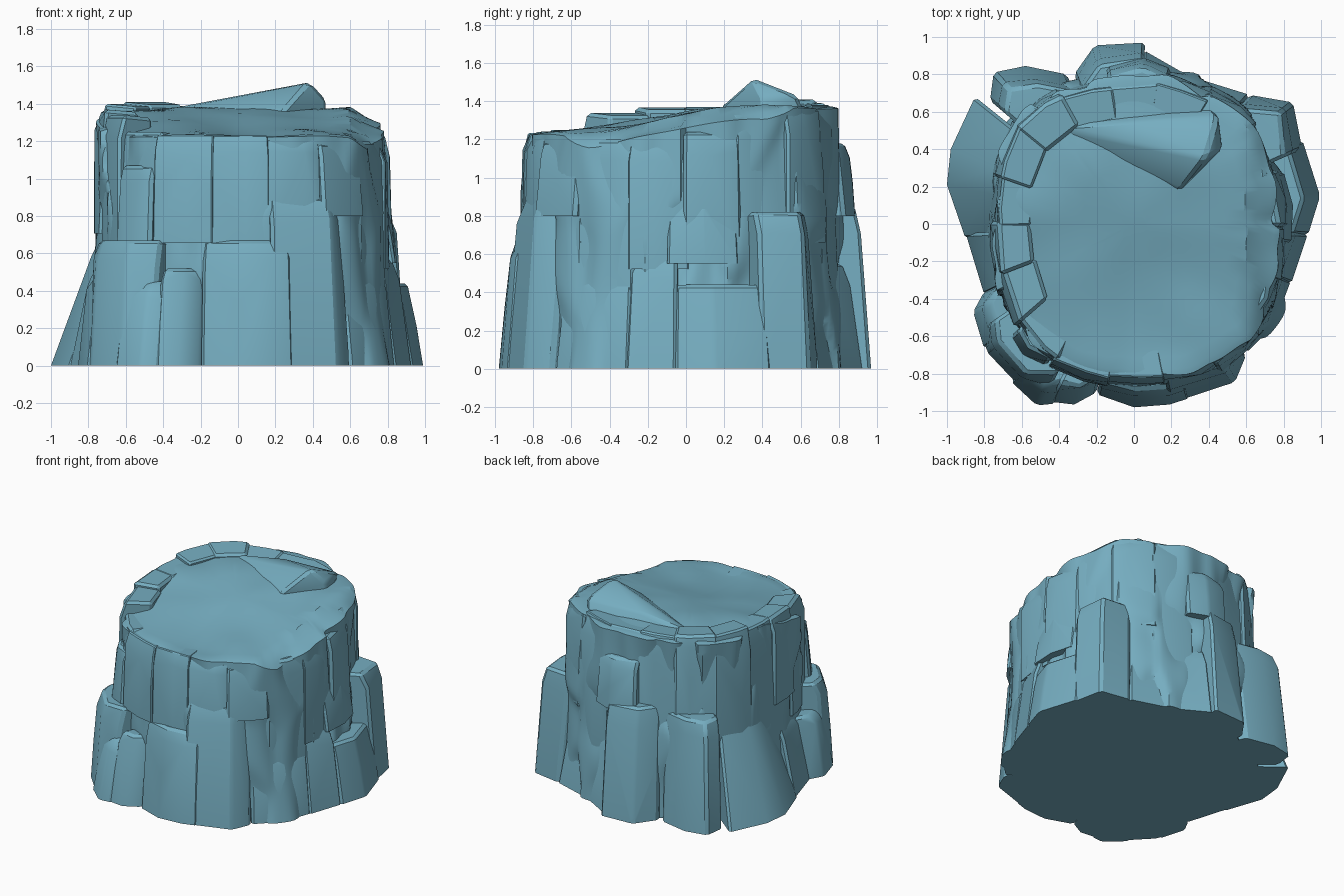
import bpy, bmesh, math, random
from mathutils import Vector, noise

random.seed(11)
if "Cube" in bpy.data.objects:
    bpy.data.objects.remove(bpy.data.objects["Cube"], do_unlink=True)

STONE = (0.18, 0.42, 0.53, 1.0)
stone = bpy.data.materials.new("blue_grey_stone")
stone.use_nodes = True
stone.diffuse_color = STONE
bsdf = next(n for n in stone.node_tree.nodes if n.type == 'BSDF_PRINCIPLED')
bsdf.inputs["Base Color"].default_value = STONE
bsdf.inputs["Roughness"].default_value = 0.9


def finish(bm, name, angle):
    """Turn a bmesh into a stone object, smooth except at its sharp edges."""
    bmesh.ops.recalc_face_normals(bm, faces=bm.faces)
    mesh = bpy.data.meshes.new(name)
    bm.to_mesh(mesh)
    bm.free()
    mesh.materials.append(stone)
    obj = bpy.data.objects.new(name, mesh)
    bpy.context.collection.objects.link(obj)
    bpy.ops.object.select_all(action='DESELECT')
    obj.select_set(True)
    bpy.context.view_layer.objects.active = obj
    bpy.ops.object.shade_smooth_by_angle(angle=math.radians(angle))


def hull(name, points, chamfer=0.018):
    """A chipped rock: convex hull of points with worn edges."""
    bm = bmesh.new()
    for p in points:
        bm.verts.new(p)
    bmesh.ops.convex_hull(bm, input=bm.verts[:])
    bmesh.ops.delete(bm, geom=[v for v in bm.verts if not v.link_faces], context='VERTS')
    bmesh.ops.dissolve_limit(bm, angle_limit=0.03, verts=bm.verts[:], edges=bm.edges[:])
    floor = min(p[2] for p in points)
    worn = [e for e in bm.edges if len(e.link_faces) == 2 and e.calc_face_angle() > 0.5
            and max(v.co.z for v in e.verts) > floor + 0.01]
    bmesh.ops.bevel(bm, geom=worn, offset=chamfer, segments=1, profile=0.5,
                    affect='EDGES', clamp_overlap=True)
    # Keep the worn corners inside the rock's own extent
    for axis in range(3):
        low, high = min(p[axis] for p in points), max(p[axis] for p in points)
        for v in bm.verts:
            v.co[axis] = max(low, min(high, v.co[axis]))
    finish(bm, name, 25)


def rock(name, outline, low, high, lean, inner=0.6):
    """A rock on an outer footprint line, leaning in and reaching into the core."""
    points = []
    for x, y in outline:
        r = math.hypot(x, y)
        for t in (0, 0.5, 0.88, 1):
            chip = random.uniform(0, 0.035) if t else 0
            k = (r - lean * t - chip - (0.03 if t == 1 else 0)) / r
            drop = random.uniform(0, 0.06) if 0 < t < 1 else 0
            points.append((x * k, y * k, low + (high - low) * t - drop))
        points += [(x * inner, y * inner, low), (x * inner, y * inner, high - 0.015)]
    hull(name, points)


# Core: a round stump whose wall is broken into tilted facets
RIM = [.80, .80, .83, .82, .80, .79, .82, .83, .78,
       .75, .77, .84, .86, .85, .85, .88, .87, .84]
chips = []
for i in range(150):
    a = random.uniform(0, math.tau)
    chips.append((math.cos(a), math.sin(a), random.uniform(0, 1.25), random.uniform(-.05, .02),
                  random.uniform(-.25, .25), random.uniform(-.1, .1)))


def rim(a):
    f = (a / math.tau * len(RIM)) % len(RIM)
    i = int(f)
    return RIM[i] + (RIM[(i + 1) % len(RIM)] - RIM[i]) * (f - i)


def chipped(a, z):
    c, s = math.cos(a), math.sin(a)
    total = value = 0
    for cx, cy, cz, offset, turn, tilt in chips:
        d = 1.6 * ((c - cx) ** 2 + (s - cy) ** 2) + 0.5 * (z - cz) ** 2
        w = math.exp(-80 * d)
        total += w
        value += w * (offset + turn * (cx * s - cy * c) + tilt * (z - cz))
    return max(-.06, min(.03, value / total))


def top_height(x, y):
    t = max(0, min(1, (y + 0.75) / 1.1))
    z = 1.22 + 0.14 * t * t * (3 - 2 * t)
    z -= 0.07 * max(0, min(1, (x - 0.6) / 0.1))
    return z + 0.025 * noise.noise(Vector((x * 3, y * 3, 0.4)))


bm = bmesh.new()
AROUND, UP = 168, 44
rings = []
for j in range(UP + 1):
    t = j / UP
    ring = []
    for i in range(AROUND):
        a = math.tau * i / AROUND
        r0 = rim(a)
        z = t * top_height(r0 * math.cos(a), r0 * math.sin(a))
        r = r0 - 0.005 + 0.06 * (1 - t) ** 2 + chipped(a, z)
        ring.append(bm.verts.new((r * math.cos(a), r * math.sin(a), z)))
    rings.append(ring)
brim = [v.co.copy() for v in rings[-1]]
for k in (0.96, 0.88, 0.78, 0.66, 0.52, 0.38, 0.24, 0.1):
    rings.append([bm.verts.new((c.x * k, c.y * k, top_height(c.x * k, c.y * k) + 0.01))
                  for c in brim])
for lower, upper in zip(rings, rings[1:]):
    for i in range(AROUND):
        n = (i + 1) % AROUND
        bm.faces.new((lower[i], lower[n], upper[n], upper[i]))
bm.faces.new(rings[-1])
bm.faces.new(rings[0][::-1])
finish(bm, "rock_core", 32)

# Buttresses round the foot: outer footprint, height, lean
FOOT = [
    ([(.93, -.06), (.995, .15), (.9, .45)], .44, .05),
    ([(.9, .4), (.85, .65), (.62, .69)], .82, .05),
    ([(.62, .69), (.49, .71), (.33, .78)], .5, .05),
    ([(.33, .77), (.17, .84), (.05, .93)], .55, .06),
    ([(.06, .97), (-.21, .955), (-.32, .8)], .85, .05),
    ([(-.36, .8), (-.58, .845), (-.75, .81), (-.77, .66)], .82, .06),
    ([(-.85, .68), (-.98, .4), (-1, .21), (-.9, -.08)], .7, .24),
    ([(-.9, -.05), (-.8, -.38)], .5, .08),
    ([(-.8, -.36), (-.86, -.47), (-.8, -.67)], .47, .05),
    ([(-.8, -.55), (-.79, -.68), (-.62, -.86), (-.45, -.88)], .67, .03),
    ([(-.66, -.84), (-.52, -.97), (-.42, -.96)], .45, .07),
    ([(-.45, -.95), (-.32, -.965), (-.2, -.9)], .52, .06),
    ([(-.2, -.91), (0, -.98), (.19, -.965), (.3, -.93)], .67, .03),
    ([(.19, -.96), (.54, -.845), (.6, -.7)], .9, .07),
    ([(.6, -.69), (.75, -.54), (.84, -.3)], .5, .04),
    ([(.84, -.32), (.87, -.14), (.93, -.05)], .58, .05),
]
for i, (outline, high, lean) in enumerate(FOOT):
    rock(f"foot_rock_{i + 1}", outline, 0, high, lean)

# Upright plates round the wall, up to the uneven rim; higher on the left and back
TOPS = [1.24, 1.33, 1.36, 1.38, 1.38, 1.39, 1.41, 1.40, 1.37,
        1.37, 1.34, 1.25, 1.235, 1.23, 1.22, 1.20, 1.20, 1.21]
for i, high in enumerate(TOPS):
    push = random.uniform(-0.005, 0.03)
    outline = []
    for turn in (-11, random.uniform(-4, 4), 11):
        a = math.radians(20 * i + 10 + turn)
        r = rim(a) + push
        outline.append((r * math.cos(a), r * math.sin(a)))
    rock(f"wall_plate_{i + 1}", outline, random.uniform(0.4, 0.75), high, 0.0, 0.72)

# Bulges on the wall: outer footprint, bottom, top
BULGES = [
    ([(-.15, .84), (.05, .89), (.2, .83)], .8, 1.18),
    ([(-.66, -.6), (-.6, -.7), (-.47, -.76)], .6, 1.07),
    ([(.46, -.8), (.6, -.68), (.68, -.58)], .8, 1.19),
    ([(.84, -.1), (.85, .1), (.8, .28)], .55, .9),
]
for i, (outline, low, high) in enumerate(BULGES):
    rock(f"wall_bulge_{i + 1}", outline, low, high, 0.02)

# Sloping slab that rises to the summit
hull("summit_slab", [
    (-.45, .52, 1.36), (-.25, .62, 1.2), (-.2, .5, 1.4), (0, .55, 1.43), (.2, .4, 1.45),
    (.38, .35, 1.52), (.47, .4, 1.42), (.45, .58, 1.43), (.25, .18, 1.37), (.47, .42, 1.25),
    (.2, .15, 1.25), (.4, .64, 1.3)])
